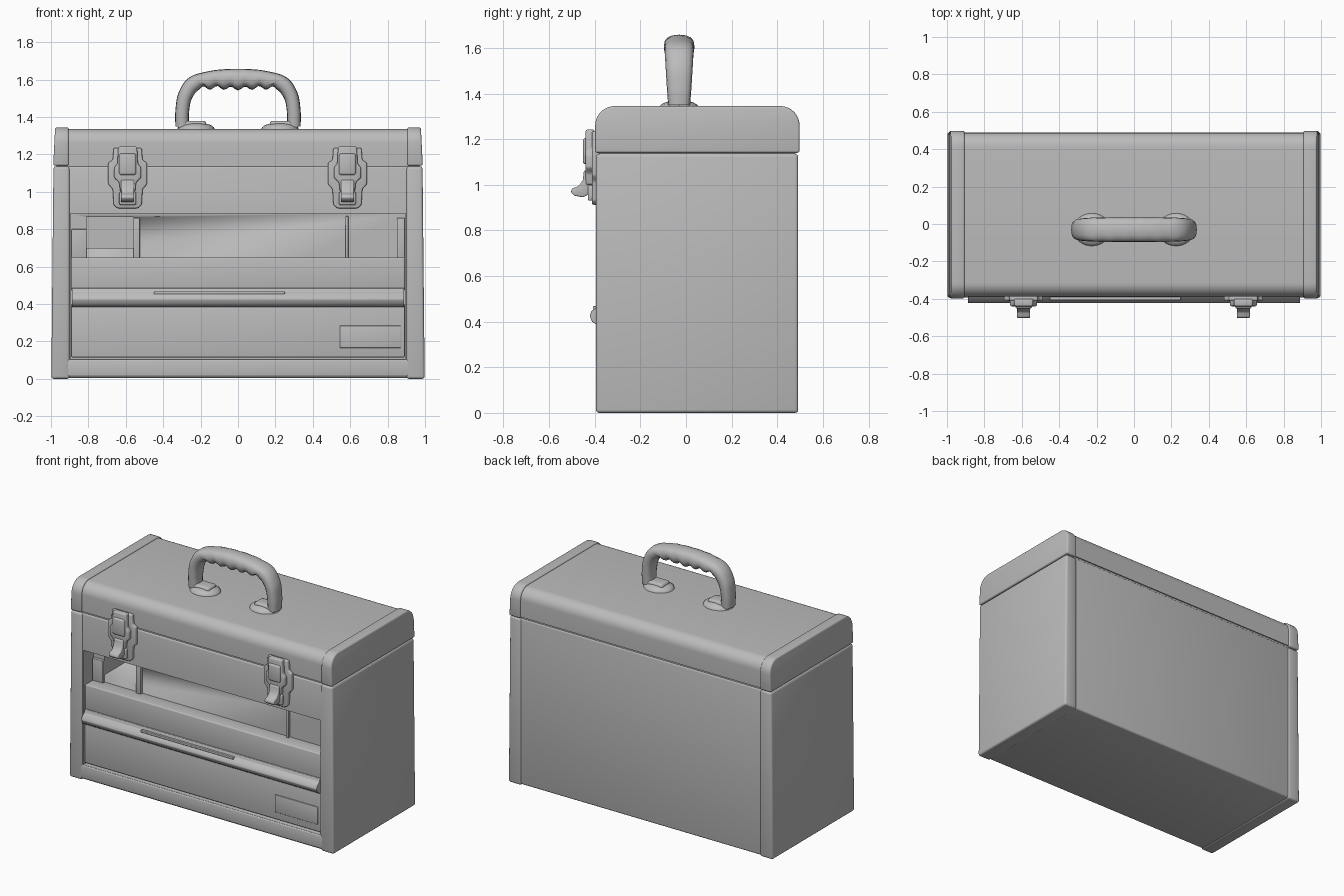
import bpy, bmesh, math
from mathutils import Vector

if "Cube" in bpy.data.objects:
    bpy.data.objects.remove(bpy.data.objects["Cube"])

grey = bpy.data.materials.new("grey_metal")
grey.use_nodes = True
GREY = (0.5, 0.5, 0.5, 1)
grey.diffuse_color = GREY
grey.node_tree.nodes["Principled BSDF"].inputs["Base Color"].default_value = GREY


def finish(name, bm, bevel=0.0, segments=3):
    """Bevel the hard edges, then turn the bmesh into a smooth-shaded object."""
    bmesh.ops.recalc_face_normals(bm, faces=bm.faces)
    if bevel:
        edges = [e for e in bm.edges if e.calc_face_angle(0) > math.radians(35)]
        bmesh.ops.bevel(bm, geom=edges, offset=bevel, segments=segments,
                        profile=0.5, affect='EDGES', clamp_overlap=True)
    mesh = bpy.data.meshes.new(name)
    bm.to_mesh(mesh)
    bm.free()
    mesh.materials.append(grey)
    ob = bpy.data.objects.new(name, mesh)
    bpy.context.collection.objects.link(ob)
    bpy.ops.object.select_all(action='DESELECT')
    ob.select_set(True)
    bpy.context.view_layer.objects.active = ob
    bpy.ops.object.shade_smooth_by_angle(angle=math.radians(35))
    return ob


def prism(name, outline, axis, a, b, bevel=0.0):
    """Extrude a (y, z) outline along x, or an (x, z) outline along y."""
    bm = bmesh.new()
    place = (lambda p: (a, *p)) if axis == 'x' else (lambda p: (p[0], a, p[1]))
    face = bm.faces.new([bm.verts.new(place(p)) for p in outline])
    new = bmesh.ops.extrude_face_region(bm, geom=[face])["geom"]
    step = Vector((b - a, 0, 0)) if axis == 'x' else Vector((0, b - a, 0))
    bmesh.ops.translate(bm, vec=step, verts=[v for v in new if isinstance(v, bmesh.types.BMVert)])
    return finish(name, bm, bevel)


def box(name, x, y, z, bevel=0.0):
    return prism(name, [(y[0], z[0]), (y[1], z[0]), (y[1], z[1]), (y[0], z[1])],
                 'x', x[0], x[1], bevel)


def cut(target, cutter):
    cutter.hide_render = True
    cutter.hide_set(True)
    mod = target.modifiers.new(cutter.name, 'BOOLEAN')
    mod.operation, mod.solver, mod.object = 'DIFFERENCE', 'EXACT', cutter


def lid_outline(y0, y1, z0, z1, r):
    """Box section with rounded upper corners."""
    pts = [(y0, z0), (y1, z0)]
    for cy, start in ((y1 - r, 0), (y0 + r, 90)):
        for i in range(9):
            t = math.radians(start + 90 * i / 8)
            pts.append((cy + r * math.cos(t), z1 - r + r * math.sin(t)))
    return pts


# Case with the drawer bay and the gap beside the open tray
body = box("case_body", (-0.985, 0.985), (-0.388, 0.486), (0.005, 1.137), 0.012)
cut(body, box("drawer_bay_cutter", (-0.895, 0.895), (-0.6, -0.28), (0.105, 0.885)))
cut(body, box("tray_gap_cutter", (-0.81, -0.56), (-0.4, 0.3), (0.7, 0.865)))

# Wrapped ends of the case, and the bottom rail
for side, s in (("left", 1), ("right", -1)):
    end = box(side + "_case_end", sorted((s * 0.9, s * 0.998)), (-0.395, 0.492), (0.0, 1.135), 0.014)
    for v in end.data.vertices:
        if abs(v.co.x) > 0.95:
            v.co.x -= s * 0.01 * v.co.z
box("bottom_rail", (-0.92, 0.92), (-0.394, -0.27), (0.012, 0.105), 0.01)

# Lid with proud end caps
prism("lid", lid_outline(-0.388, 0.488, 1.147, 1.336, 0.075), 'x', -0.93, 0.93)
for side, s in (("left", 1), ("right", -1)):
    cap = prism(side + "_lid_cap", lid_outline(-0.398, 0.498, 1.14, 1.345, 0.085),
                'x', s * 0.905, s * 0.988, 0.01)
    for v in cap.data.vertices:
        if abs(v.co.x) > 0.95:
            v.co.x -= s * 0.05 * (v.co.z - 1.14)
box("lid_seam", (-0.97, 0.97), (-0.38, 0.48), (1.12, 1.16))

# Drawer fronts, tray lip and label plate
box("lower_drawer_front", (-0.892, 0.892), (-0.378, -0.27), (0.115, 0.40), 0.006)
box("upper_drawer_front", (-0.892, 0.892), (-0.378, -0.27), (0.47, 0.65), 0.008)
box("label_plate", (0.545, 0.87), (-0.385, -0.375), (0.165, 0.285), 0.004)

# Long finger pull along the drawers
prism("drawer_pull", [(-0.3, 0.385), (-0.39, 0.385), (-0.412, 0.4), (-0.422, 0.425),
                      (-0.415, 0.445), (-0.39, 0.465), (-0.385, 0.485), (-0.3, 0.485)],
      'x', -0.888, 0.888, 0.003)
box("pull_strip", (-0.45, 0.25), (-0.408, -0.39), (0.452, 0.468), 0.004)

# Bracket posts inside the open tray
for name, x0, x1, top in (("right_post", -0.89, -0.81, 0.8), ("middle_post", -0.56, -0.525, 0.86),
                          ("left_post", 0.85, 0.89, 0.86), ("inner_left_post", 0.575, 0.59, 0.87)):
    box(name, (x0, x1), (-0.30, -0.27), (0.64, top), 0.003)


def mirrored(half, cx):
    """Close a half outline, given from top to bottom, about x = cx."""
    return [(cx + x, z) for x, z in half] + [(cx - x, z) for x, z in reversed(half)]


# Latches
PLATE = [(0.075, 1.235), (0.08, 1.17), (0.104, 1.155), (0.104, 1.04), (0.08, 1.015),
         (0.075, 0.93), (0.055, 0.912)]
LEVER = [(0.05, 1.242), (0.055, 1.15), (0.072, 1.13), (0.072, 1.075), (0.045, 1.05), (0.04, 1.0)]
HOOK = [(-0.425, 1.07), (-0.448, 1.06), (-0.452, 1.02), (-0.472, 0.993), (-0.498, 0.985),
        (-0.505, 0.968), (-0.49, 0.952), (-0.45, 0.945), (-0.425, 0.96)]
for side, cx in (("left", 0.585), ("right", -0.59)):
    prism(side + "_latch_plate", mirrored(PLATE, cx), 'y', -0.38, -0.412, 0.008)
    prism(side + "_latch_lever", mirrored(LEVER, cx), 'y', -0.40, -0.44, 0.009)
    box(side + "_latch_rib", (cx - 0.045, cx + 0.045), (-0.452, -0.42), (1.09, 1.205), 0.012)
    prism(side + "_latch_hook", HOOK, 'x', cx - 0.035, cx + 0.035, 0.006)
    box(side + "_latch_catch", (cx - 0.045, cx + 0.045), (-0.43, -0.39), (0.93, 1.0), 0.008)


def sample(points, t):
    """Catmull-Rom point on a short path, t from 0 to 1."""
    p = [Vector(q) for q in points]
    p = [2 * p[0] - p[1]] + p + [2 * p[-1] - p[-2]]
    f = t * (len(points) - 1)
    i = min(int(f), len(points) - 2)
    f -= i
    a, b, c, d = p[i:i + 4]
    return 0.5 * (2 * b + (c - a) * f + (2 * a - 5 * b + 4 * c - d) * f ** 2
                  + (3 * b - a - 3 * c + d) * f ** 3)


# Carrying handle: oval rings lofted between an outer and an inner arch
def arch(half):
    return half + [(-x, z) for x, z in reversed(half[:-1])]


OUTER = arch([(0.335, 1.35), (0.335, 1.43), (0.318, 1.53), (0.26, 1.612), (0.14, 1.648), (0, 1.658)])
INNER = arch([(0.262, 1.35), (0.262, 1.42), (0.248, 1.495), (0.205, 1.548), (0.12, 1.556), (0, 1.552)])
RINGS, SIDES, CY = 80, 16, -0.03
bm = bmesh.new()
rings = []
for k in range(RINGS + 1):
    t = k / RINGS
    out, inn = sample(OUTER, t), sample(INNER, t)
    if abs(inn.x) < 0.2:
        inn.y += 0.010 * math.cos(inn.x * 2 * math.pi / 0.075 + math.pi)
    mid, rad = (out + inn) / 2, (out - inn) / 2
    width = 0.048 + 0.019 * math.sin(math.pi * t)
    ring = []
    for j in range(SIDES):
        c, s = math.cos(math.tau * j / SIDES), math.sin(math.tau * j / SIDES)
        c, s = (math.copysign(abs(q) ** 0.8, q) for q in (c, s))
        ring.append(bm.verts.new((mid.x + rad.x * c, CY + width * s, mid.y + rad.y * c)))
    rings.append(ring)
for r0, r1 in zip(rings, rings[1:]):
    for j in range(SIDES):
        n = (j + 1) % SIDES
        bm.faces.new((r0[j], r0[n], r1[n], r1[j]))
bm.faces.new(rings[0])
bm.faces.new(rings[-1])
finish("carry_handle", bm)

# Domed oval feet under the handle
for side, s in (("left", 1), ("right", -1)):
    bm = bmesh.new()
    bmesh.ops.create_uvsphere(bm, u_segments=24, v_segments=12, radius=1)
    for v in bm.verts:
        v.co = Vector((s * 0.225 + 0.1 * v.co.x, CY + 0.088 * v.co.y, 1.335 + 0.036 * v.co.z))
    finish(side + "_handle_foot", bm)
    box(side + "_handle_socket", sorted((s * 0.17, s * 0.32)), (CY - 0.045, CY + 0.045),
        (1.335, 1.38), 0.015)
